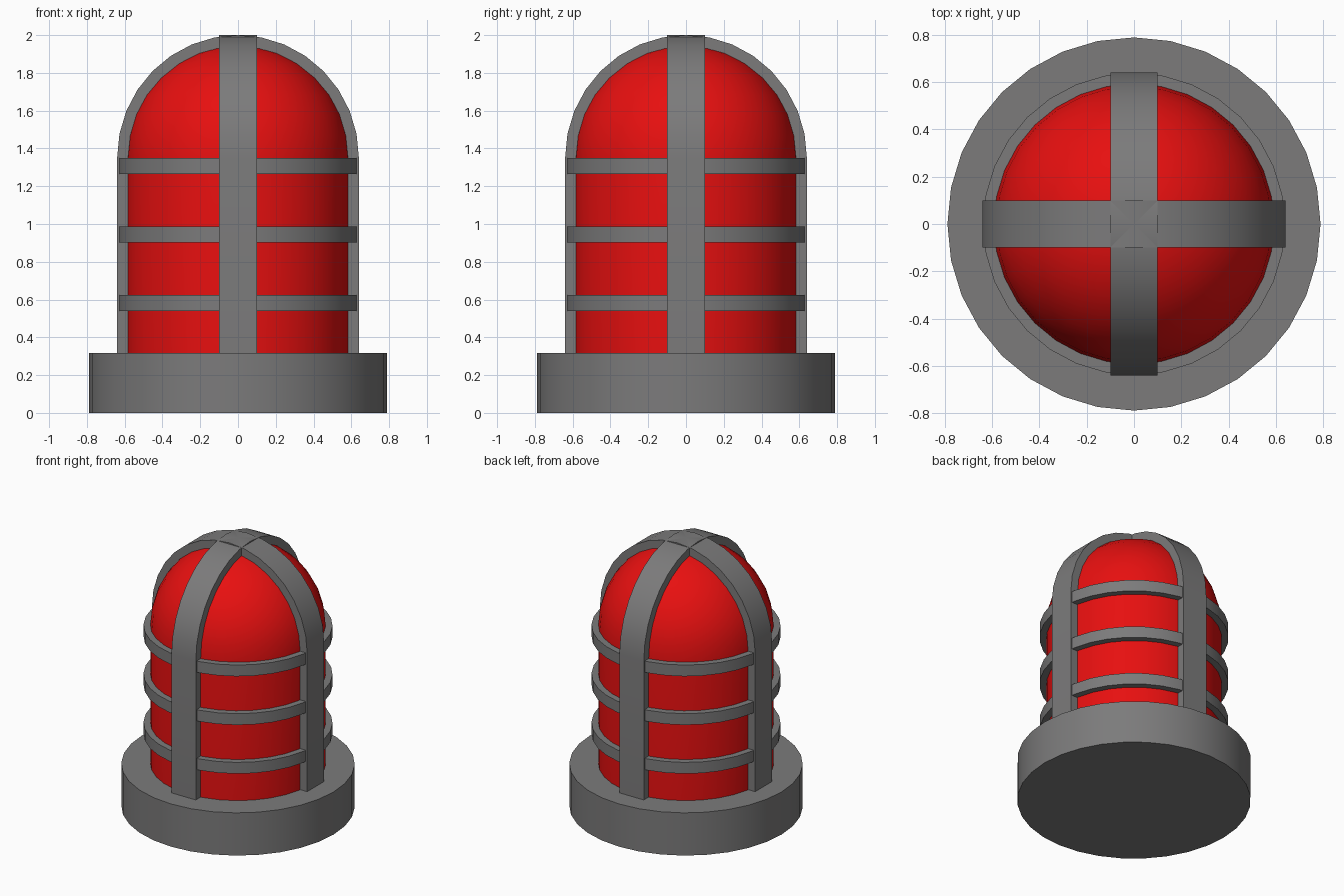
import bpy, bmesh, math

if "Cube" in bpy.data.objects:
    bpy.data.objects.remove(bpy.data.objects["Cube"])

SEG = 32


def material(name, rgb):
    m = bpy.data.materials.new(name)
    m.diffuse_color = (*rgb, 1)
    m.use_nodes = True
    m.node_tree.nodes["Principled BSDF"].inputs["Base Color"].default_value = m.diffuse_color
    return m


GREY = material("grey metal", (0.2, 0.198, 0.199))
RED = material("red glass", (0.8, 0.005, 0.005))


def finish(bm, name, mat):
    bmesh.ops.recalc_face_normals(bm, faces=bm.faces)
    mesh = bpy.data.meshes.new(name)
    bm.to_mesh(mesh)
    bm.free()
    mesh.materials.append(mat)
    ob = bpy.data.objects.new(name, mesh)
    bpy.context.collection.objects.link(ob)
    bpy.ops.object.select_all(action='DESELECT')
    ob.select_set(True)
    bpy.context.view_layer.objects.active = ob
    bpy.ops.object.shade_smooth_by_angle(angle=math.radians(30))
    return ob


def lathe(name, profile, mat, closed=False):
    """Revolve (radius, z) points around the z axis."""
    bm = bmesh.new()
    verts = [bm.verts.new((r, 0, z)) for r, z in profile]
    edges = [bm.edges.new(p) for p in zip(verts, verts[1:])]
    if closed:
        edges.append(bm.edges.new((verts[-1], verts[0])))
    bmesh.ops.spin(bm, geom=verts + edges, cent=(0, 0, 0), axis=(0, 0, 1),
                   angle=math.tau, steps=SEG, use_merge=True)
    bmesh.ops.remove_doubles(bm, verts=bm.verts, dist=1e-5)
    return finish(bm, name, mat)


def arch(r, h, n, z0=1.35):
    """Half ellipse from +x over the top to -x."""
    return [(r * math.cos(math.pi * i / n), z0 + h * math.sin(math.pi * i / n))
            for i in range(n + 1)]


def strap(name, angle):
    """Flat band bent into an upside-down U."""
    ends = lambda pts, z: [(pts[0][0], z)] + pts + [(pts[-1][0], z)]
    outer = ends(arch(0.64, 0.65, 16), 0.31)
    inner = ends(arch(0.58, 0.59, 16), 0.31)
    bm = bmesh.new()
    rows = [[bm.verts.new((x, y, z)) for x, z in pts]
            for pts, y in ((outer, -0.1), (outer, 0.1), (inner, 0.1), (inner, -0.1))]
    for a, b in zip(rows, rows[1:] + rows[:1]):
        for i in range(len(a) - 1):
            bm.faces.new((a[i], a[i + 1], b[i + 1], b[i]))
    for i in (0, -1):
        bm.faces.new([row[i] for row in rows])
    ob = finish(bm, name, GREY)
    ob.rotation_euler.z = angle


# Round base
lathe("base", [(0, 0), (0.788, 0), (0.788, 0.318), (0, 0.318)], GREY)

# Lamp cover: cylinder with a domed top
dome = arch(0.592, 0.6, 16)[:8] + [(0, 1.95)]
lathe("lamp_cover", [(0, 0.31), (0.592, 0.31)] + dome, RED)

# Cage straps crossing over the top
strap("side_strap", 0)
strap("front_strap", math.pi / 2)

# Cage rings
for i, z in enumerate((0.54, 0.903, 1.265)):
    lathe(f"cage_ring_{i + 1}",
          [(0.585, z), (0.638, z), (0.638, z + 0.084), (0.585, z + 0.084)],
          GREY, closed=True)
